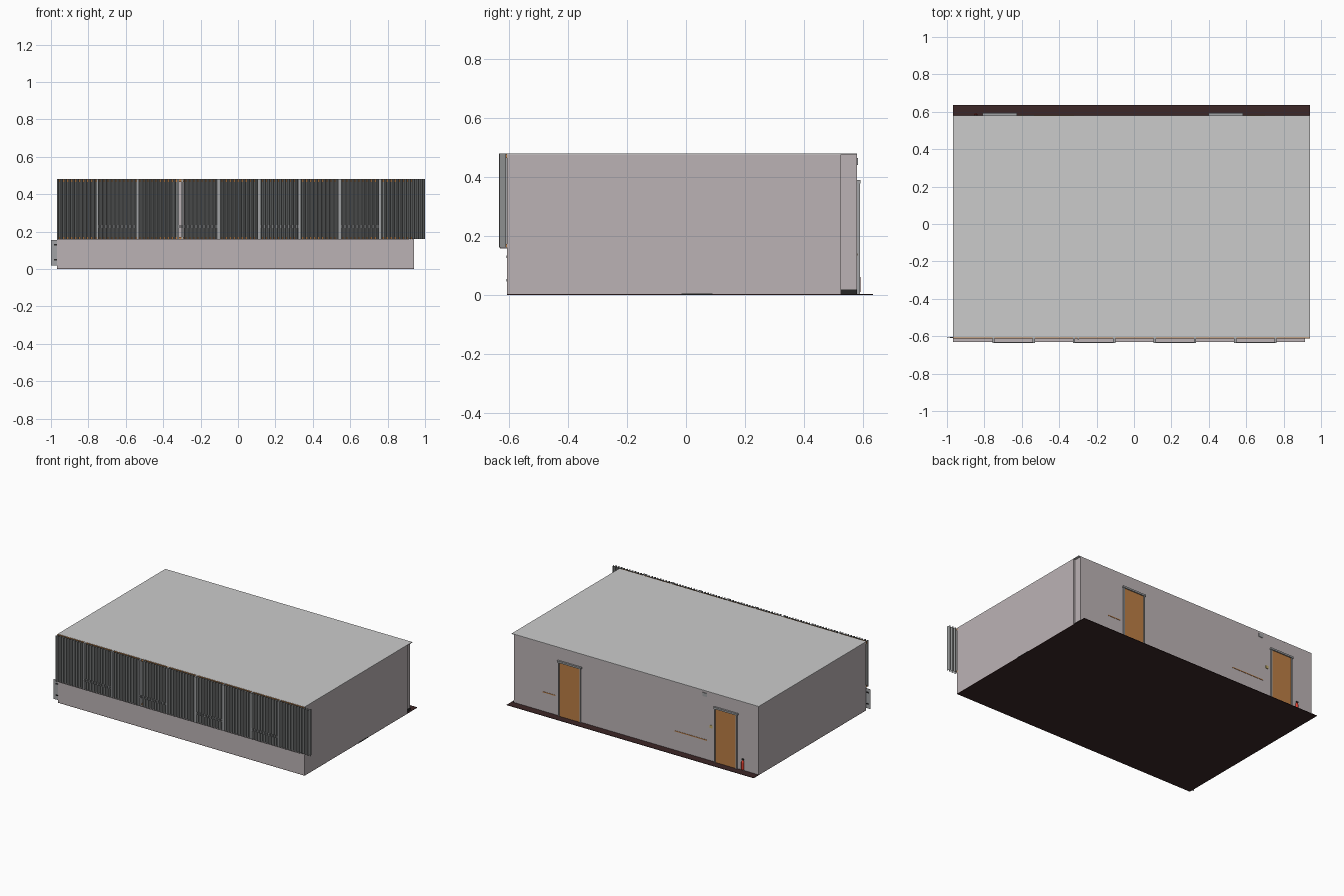
import bpy, math

if "Cube" in bpy.data.objects:
    bpy.data.objects.remove(bpy.data.objects["Cube"])

def mat(name, r, g, b):
    m = bpy.data.materials.new(name)
    m.diffuse_color = (r, g, b, 1)
    m.use_nodes = True
    m.node_tree.nodes["Principled BSDF"].inputs["Base Color"].default_value = m.diffuse_color
    return m

WALL = mat("wall_paint", 0.50, 0.45, 0.46)
FLOOR = mat("dark_floor", 0.045, 0.02, 0.02)
WOOD = mat("orange_wood", 0.50, 0.21, 0.06)
CLOTH = mat("curtain_cloth", 0.30, 0.31, 0.31)
FRAME = mat("metal_frame", 0.36, 0.37, 0.38)
BLACK = mat("black_trim", 0.02, 0.02, 0.02)
RED = mat("red_paint", 0.7, 0.05, 0.03)
BRASS = mat("brass", 0.55, 0.42, 0.15)

def mesh(name, verts, faces, m=None):
    me = bpy.data.meshes.new(name)
    me.from_pydata(verts, [], faces)
    ob = bpy.data.objects.new(name, me)
    bpy.context.collection.objects.link(ob)
    if m:
        me.materials.append(m)
    return ob

def box(name, x0, x1, y0, y1, z0, z1, m=None):
    v = [(x, y, z) for x in (x0, x1) for y in (y0, y1) for z in (z0, z1)]
    f = [(0, 1, 3, 2), (4, 6, 7, 5), (0, 4, 5, 1), (2, 3, 7, 6), (0, 2, 6, 4), (1, 5, 7, 3)]
    return mesh(name, v, f, m)

L, R, F, B, H = -0.967, 0.94, -0.607, 0.58, 0.48
SILL, T = 0.16, 0.004

# Shell of the room
box("floor", L, R, F, 0.635, 0, 0.003, FLOOR)
box("roof", L, R, F, B, H - T, H)
box("left_wall", L, L + T, F, B, 0.003, H - T, WALL)
box("right_wall", R - T, R, F, 0.527, 0.003, H - T, WALL)
box("corner_column_return", R - 0.02, R - T, 0.523, 0.527, 0.003, H - T, WALL)
box("corner_column", R - 0.02, R - 0.016, 0.527, B, 0.003, H - T, WALL)
box("back_wall", L + T, R - 0.016, B - T, B, 0.003, H - T, WALL)
box("front_low_wall", L, R, F, F + T, 0.003, SILL, WALL)
box("window_sill", L, 0.915, -0.631, F + T, SILL - 0.002, SILL, WALL)

# Black skirting on the right side
box("column_skirting", R - 0.016, R - 0.012, 0.527, B, 0.003, 0.018, BLACK)
box("threshold", R, R + 0.002, -0.015, 0.09, 0, 0.005, BLACK)

# Window frame behind the curtains
box("window_head", L, R, F - 0.006, F + 0.004, H - 0.016, H - 0.001, WOOD)
box("window_base", L, R, F - 0.006, F + 0.004, SILL, SILL + 0.012, WOOD)
for i in range(1, 9):
    x = L + i * 0.2155
    box(f"window_post_{i}", x - 0.006, x + 0.006, -0.635, F, SILL, H, FRAME)
    if i % 2:
        for z in (0.222, 0.232):
            box(f"guard_rail_{i}_{z}", x, x + 0.2155, -0.6355, -0.632, z, z + 0.004, FRAME)

# Pleated curtains, one zigzag sheet on each side of the gap
def curtain(name, x0, x1, period=0.0215):
    n = round((x1 - x0) / period) * 4
    profile = [(-0.634, -0.634, -0.611, -0.611)[k % 4] for k in range(n + 1)]
    v = [(x0 + (x1 - x0) * k / n, y, z) for k, y in enumerate(profile) for z in (SILL, H)]
    f = [(2 * k, 2 * k + 2, 2 * k + 3, 2 * k + 1) for k in range(n)]
    return mesh(name, v, f, CLOTH)

curtain("curtain_left", L, -0.322)
curtain("curtain_right", -0.292, 1.0)
box("window_mullion", -0.303, -0.293, F - 0.01, F, SILL, H, FRAME)

# Thin heater panel past the left front corner
box("heater_panel", -1.0, L, F, F + 0.002, 0.018, 0.155, FRAME)
for z in (0.045, 0.125):
    box(f"heater_bracket_{z}", -0.985, L, F - 0.002, F + 0.004, z, z + 0.008, BLACK)

# Two doors in the back wall
for side, x in (("left", -0.718), ("right", 0.49)):
    box(f"{side}_door", x - 0.08, x + 0.08, B, B + 0.005, 0.003, 0.378, WOOD)
    for s in (-1, 1):
        box(f"{side}_door_jamb_{s}", x + s * 0.083 - 0.004, x + s * 0.083 + 0.004,
            B, B + 0.01, 0.003, 0.38, FRAME)
    box(f"{side}_door_head", x - 0.092, x + 0.092, B, B + 0.013, 0.378, 0.39, FRAME)

# Small fittings on the back wall
box("wood_rail_left", -0.57, -0.32, B, B + 0.002, 0.134, 0.140, WOOD)
box("wood_rail_right", 0.60, 0.70, B, B + 0.002, 0.134, 0.140, WOOD)
box("light_switch", -0.612, -0.592, B, B + 0.004, 0.232, 0.252, BRASS)
box("wall_speaker", -0.57, -0.535, B, B + 0.004, 0.44, 0.465, FRAME)

# Fire extinguisher
def cylinder(name, r, depth, loc, m, r2=None):
    bpy.ops.mesh.primitive_cone_add(vertices=12, radius1=r, radius2=r if r2 is None else r2,
                                    depth=depth, location=loc)
    ob = bpy.context.object
    ob.name = name
    ob.data.materials.append(m)
    bpy.ops.object.shade_smooth_by_angle(angle=math.radians(40))

cylinder("extinguisher_body", 0.01, 0.05, (-0.846, 0.582, 0.035), RED)
cylinder("extinguisher_neck", 0.01, 0.015, (-0.846, 0.582, 0.0675), RED, 0.004)
box("extinguisher_handle", -0.856, -0.84, 0.58, 0.586, 0.075, 0.084, BLACK)
